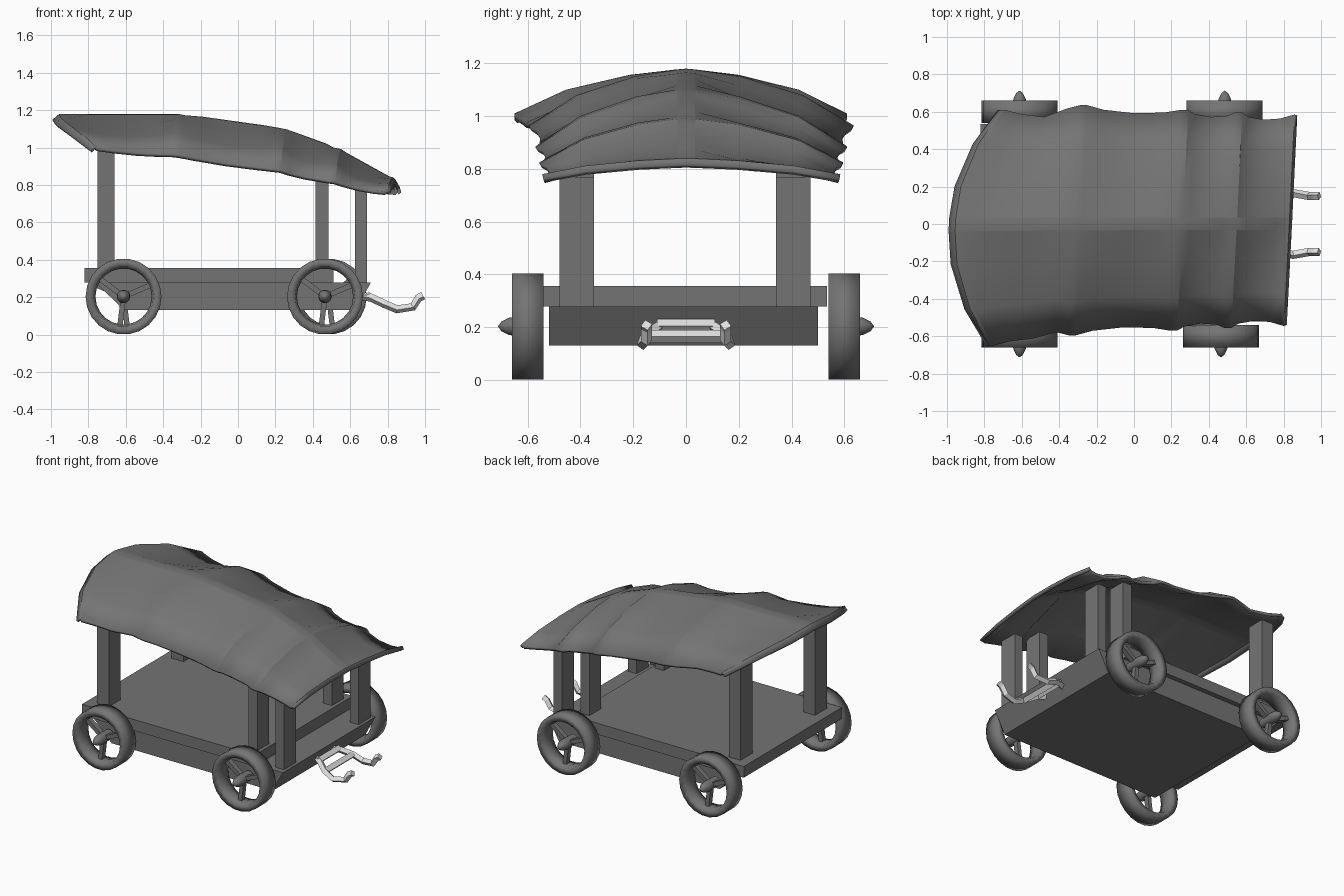
import bpy
import bmesh
from math import cos, sin, pi, radians
from mathutils import Matrix, Vector

cube = bpy.data.objects.get("Cube")
if cube:
    bpy.data.objects.remove(cube, do_unlink=True)


def material(name, value):
    mat = bpy.data.materials.new(name)
    mat.use_nodes = True
    mat.diffuse_color = (value, value, value, 1)
    mat.node_tree.nodes["Principled BSDF"].inputs["Base Color"].default_value = (value, value, value, 1)
    return mat


DARK = material("dark grey", 0.175)
LIGHT = material("light grey", 0.75)


def finish(name, bm, mat, angle=None):
    bmesh.ops.recalc_face_normals(bm, faces=bm.faces)
    mesh = bpy.data.meshes.new(name)
    bm.to_mesh(mesh)
    bm.free()
    mesh.materials.append(mat)
    obj = bpy.data.objects.new(name, mesh)
    bpy.context.collection.objects.link(obj)
    if angle:
        bpy.ops.object.select_all(action="DESELECT")
        obj.select_set(True)
        bpy.context.view_layer.objects.active = obj
        bpy.ops.object.shade_smooth_by_angle(angle=radians(angle))
    return obj


def box(name, x, y, z, taper=(0, 0)):
    """Box from ranges; taper pulls the two bottom x edges inward."""
    bm = bmesh.new()
    bmesh.ops.create_cube(bm, size=1)
    for v in bm.verts:
        i, j, k = (int(c > 0) for c in v.co)
        inset = (taper[0], -taper[1])[i] if k == 0 else 0
        v.co = (x[i] + inset, y[j], z[k])
    return finish(name, bm, DARK)


def skin(bm, rings, closed_rows=False, closed_cols=False):
    rows = [[bm.verts.new(p) for p in ring] for ring in rings]
    n, m = len(rows), len(rows[0])
    for i in range(n if closed_rows else n - 1):
        for j in range(m if closed_cols else m - 1):
            a, b = rows[i], rows[(i + 1) % n]
            k = (j + 1) % m
            bm.faces.new((a[j], a[k], b[k], b[j]))


def lathe(bm, profile, centre, steps, closed=False):
    """Spin (radius, y) points about the y axis."""
    rings = [[centre + Vector((r * cos(2 * pi * s / steps), y, r * sin(2 * pi * s / steps)))
              for r, y in profile] for s in range(steps)]
    skin(bm, rings, True, closed)
    bmesh.ops.remove_doubles(bm, verts=bm.verts, dist=0.0005)


# Chassis: raised deck and slanted-end underbody
box("deck", (-0.82, 0.51), (-0.545, 0.535), (0.278, 0.356))
box("underbody", (-0.76, 0.71), (-0.52, 0.5), (0.13, 0.278), (0.15, 0.08))

# Posts and wheels on both sides
posts = {"rear": (-0.75, -0.66, 0.356, 1.01), "middle": (0.415, 0.485, 0.356, 0.86),
         "front": (0.625, 0.69, 0.278, 0.77)}
for side, s in (("left", 1), ("right", -1)):
    for place, (x0, x1, z0, z1) in posts.items():
        box(f"{place}_post_{side}", (x0, x1), sorted((0.345 * s - 0.004, 0.475 * s - 0.004)), (z0, z1))
    for place, x in (("rear", -0.612), ("front", 0.475 + 0.01 * s)):
        centre = Vector((x, 0.6 * s, 0.203))
        bm = bmesh.new()
        lathe(bm, [(0.203, -0.06), (0.203, 0.06), (0.16, 0.055), (0.15, 0),
                   (0.16, -0.055)], centre, 22, True)
        finish(f"{place}_wheel_rim_{side}", bm, DARK, 180)
        bm = bmesh.new()
        lathe(bm, [(0, -0.058 * s), (0.033, -0.058 * s), (0.036, 0.04 * s), (0.033, 0.07 * s),
                   (0.018, 0.1 * s), (0, 0.113 * s)], centre, 12)
        finish(f"{place}_hub_{side}", bm, DARK, 50)
        bm = bmesh.new()
        for angle in (30, 150, 270):
            turn = Matrix.Rotation(radians(-angle - 7 * s), 4, "Y")
            shape = Matrix.Translation((0.09, 0, 0)) @ Matrix.Diagonal((0.15, 0.035, 0.028, 1))
            bmesh.ops.create_cube(bm, size=1, matrix=Matrix.Translation(centre) @ turn @ shape)
        finish(f"{place}_spokes_{side}", bm, DARK)

# Canopy cross-section: (fraction of half width, fraction of drop, share of sag)
SPREAD = ((0, 0, 0), (0.06, 0.02, 0), (0.33, 0.14, 1), (0.7, 0.47, 1), (1, 1, 0.3))


def section(x, top, eave, half, sweep=0, sag=0):
    points = []
    for s in (-1, 1):
        for t, drop, share in (reversed(SPREAD) if s < 0 else SPREAD[1:]):
            y = s * t * (half - sag)
            skew = 0.02 if x > -0.6 else -0.02
            points.append((x + sweep * t ** 2.2 + 0.05 * y, y + skew * t,
                           top - (top - eave) * drop - sag * share))
    return points


# Cloth sags between flush ribs; stations hold x, ridge z, eave z, half width, sweep
stations = [(-0.92, 1.18, 1.0, 0.63, 0.2), (-0.3, 1.18, 0.965, 0.615, 0),
            (0.24, 1.105, 0.885, 0.59, 0), (0.53, 1.0, 0.825, 0.575, 0),
            (0.81, 0.845, 0.765, 0.56, 0)]
rings = [section(-0.99, 1.15, 0.985, 0.63, 0.23), section(-0.955, 1.18, 1.01, 0.63, 0.22)]
for i, (x, top, eave, half, sweep) in enumerate(stations):
    if 0 < i < len(stations) - 1:
        rings += [section(x - 0.02, top, eave, half), section(x + 0.02, top - 0.008, eave - 0.005, half)]
    else:
        rings.append(section(x, top, eave, half, sweep))
    if i < len(stations) - 1:
        for f in (0.2, 0.5, 0.8):
            blend = [a + (b - a) * f for a, b in zip(stations[i], stations[i + 1])]
            rings.append(section(*blend, sag=0.12 * f * (1 - f)))
# Turned-up front lip
rings += [section(0.83, 0.84, 0.78, 0.565), section(0.845, 0.815, 0.76, 0.56)]
bm = bmesh.new()
skin(bm, rings)
canopy = finish("canopy", bm, DARK, 25)
middle = len(SPREAD) - 1
width = 2 * middle + 1
for e in canopy.data.edges:
    if all(v % width in (middle - 1, middle + 1) for v in e.vertices):
        e.use_edge_sharp = True
if sum(p.normal.z for p in canopy.data.polygons) < 0:
    canopy.data.flip_normals()
shell = canopy.modifiers.new("thickness", "SOLIDIFY")
shell.thickness = 0.02
shell.offset = -1


# Tow hook: two curved prongs joined by crossbars
def rod(name, points, radius):
    curve = bpy.data.curves.new(name, "CURVE")
    curve.dimensions = "3D"
    curve.bevel_depth = radius
    curve.bevel_resolution = 0
    curve.use_fill_caps = True
    spline = curve.splines.new("POLY")
    spline.points.add(len(points) - 1)
    for p, co in zip(spline.points, points):
        p.co = (*co, 1)
    spline.use_smooth = False
    curve.materials.append(LIGHT)
    bpy.context.collection.objects.link(bpy.data.objects.new(name, curve))


for side, s in (("left", 1), ("right", -1)):
    rod(f"tow_prong_{side}", [(0.66, 0.08 * s, 0.205), (0.71, 0.11 * s, 0.198), (0.78, 0.155 * s, 0.165),
                              (0.85, 0.165 * s, 0.135), (0.935, 0.15 * s, 0.148),
                              (0.965, 0.15 * s, 0.195), (0.99, 0.15 * s, 0.208)], 0.022)
rod("tow_crossbar", [(0.7, -0.11, 0.205), (0.7, 0.11, 0.205)], 0.025)
rod("tow_brace", [(0.775, -0.15, 0.165), (0.775, 0.15, 0.165)], 0.025)
